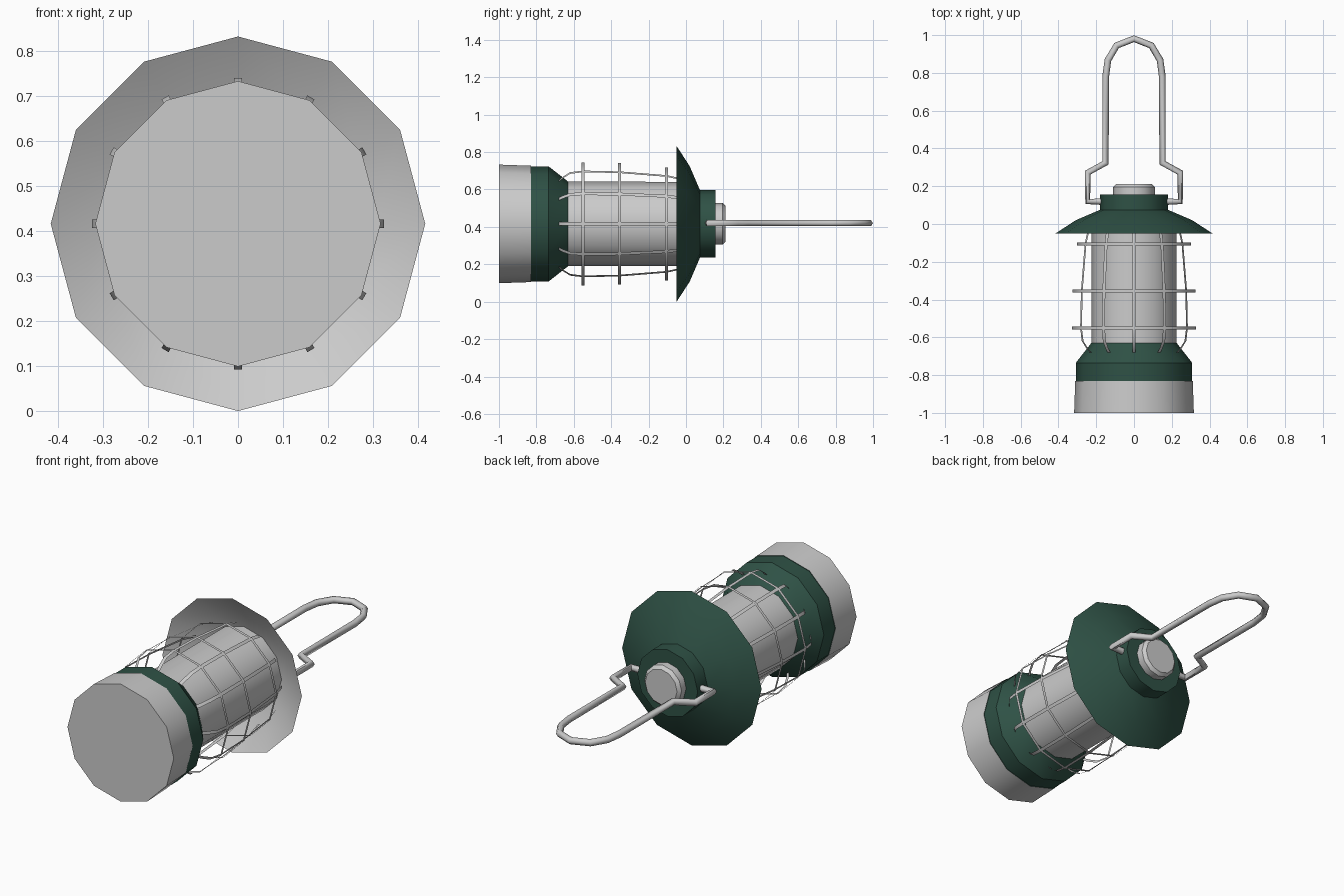
import bpy, bmesh, math

if "Cube" in bpy.data.objects:
    bpy.data.objects.remove(bpy.data.objects["Cube"])

CZ = 0.416      # height of the lantern axis (runs along y)
SIDES = 12


def material(name, rgb):
    m = bpy.data.materials.new(name)
    m.diffuse_color = (*rgb, 1)
    m.use_nodes = True
    m.node_tree.nodes["Principled BSDF"].inputs["Base Color"].default_value = m.diffuse_color
    return m


GREY = material("light_grey", (0.6, 0.6, 0.6))
GREEN = material("dark_green", (0.028, 0.083, 0.06))


def finish(obj):
    """Smooth the round sides, keep the profile edges sharp."""
    bpy.ops.object.select_all(action='DESELECT')
    obj.select_set(True)
    bpy.context.view_layer.objects.active = obj
    bpy.ops.object.shade_smooth_by_angle(angle=math.radians(34))


def mesh_object(name, bm, mats):
    me = bpy.data.meshes.new(name)
    bm.to_mesh(me)
    bm.free()
    for m in mats:
        me.materials.append(m)
    obj = bpy.data.objects.new(name, me)
    bpy.context.collection.objects.link(obj)
    finish(obj)
    return obj


def polar(r, y, a, side=0.0):
    """Point at angle a round the axis, shifted sideways by side."""
    c, s = math.cos(a), math.sin(a)
    return (r * c - side * s, y, CZ + r * s + side * c)


def lathe(name, profile, mats, bands=None, start_cap=False, end_cap=False):
    """Revolve (y, r) points; bands gives the material of each segment."""
    bm = bmesh.new()
    rows = [[bm.verts.new(polar(r, y, 2 * math.pi * k / SIDES)) for k in range(SIDES)]
            for y, r in profile]
    for i in range(len(rows) - 1):
        for k in range(SIDES):
            n = (k + 1) % SIDES
            f = bm.faces.new((rows[i][k], rows[i + 1][k], rows[i + 1][n], rows[i][n]))
            f.material_index = bands[i] if bands else 0
    if start_cap:
        bm.faces.new(rows[0])
    if end_cap:
        bm.faces.new(rows[-1][::-1])
    for f in bm.faces:
        f.normal_update()
        if len(f.verts) > 4:      # caps look away from the middle
            y = f.calc_center_median().y
            want = -1 if start_cap and abs(y - profile[0][0]) < 1e-5 else 1
            if f.normal.y * want < 0:
                f.normal_flip()
    return mesh_object(name, bm, mats)


# Base and glass
lathe("base", [(-1.0, 0.317), (-0.83, 0.311)], [GREY], start_cap=True)
lathe("base_collar", [(-0.83, 0.311), (-0.83, 0.308), (-0.735, 0.308), (-0.63, 0.226)],
      [GREEN])
lathe("glass", [(-0.63, 0.226), (0.05, 0.225)], [GREY])

# Shade: grey underside, green top and neck
lathe("shade", [(0.05, 0.225), (0.016, 0.308), (-0.05, 0.416), (0.02, 0.308),
                (0.075, 0.18), (0.157, 0.18)],
      [GREEN, GREY], bands=[1, 1, 0, 0, 0], end_cap=True)
lathe("top_cap", [(0.157, 0.111), (0.196, 0.111), (0.212, 0.095)], [GREY], end_cap=True)

# Cage hoops: thin flat strips
for i, (y, r) in enumerate([(-0.55, 0.328), (-0.355, 0.325), (-0.105, 0.302)]):
    lathe(f"cage_hoop_{i + 1}", [(y - 0.008, r), (y + 0.008, r)], [GREY])

# Cage wires: thin flat strips that hook in at the base
wire = [(-0.68, 0.265), (-0.66, 0.285), (-0.62, 0.314), (-0.55, 0.324),
        (-0.355, 0.319), (-0.105, 0.296), (-0.02, 0.275)]
bm = bmesh.new()
for k in range(SIDES):
    a = 2 * math.pi * k / SIDES
    pairs = [[bm.verts.new(polar(r, y, a, s)) for s in (-0.009, 0.009)] for y, r in wire]
    for p, q in zip(pairs, pairs[1:]):
        bm.faces.new((p[0], q[0], q[1], p[1]))
mesh_object("cage_wires", bm, [GREY])

# Handle: mirrored bent rod
half = [(0.17, 0.119), (0.245, 0.119), (0.245, 0.272), (0.15, 0.324), (0.15, 0.78),
        (0.138, 0.868), (0.092, 0.945)]
path = half + [(0, 0.981)] + [(-x, y) for x, y in reversed(half)]
cu = bpy.data.curves.new("handle", 'CURVE')
cu.dimensions = '3D'
cu.bevel_depth = 0.018
cu.bevel_resolution = 1
cu.use_fill_caps = True
sp = cu.splines.new('POLY')
sp.points.add(len(path) - 1)
for p, (x, y) in zip(sp.points, path):
    p.co = (x, y, CZ + 0.004, 1)
cu.materials.append(GREY)
handle = bpy.data.objects.new("handle", cu)
bpy.context.collection.objects.link(handle)
bpy.ops.object.select_all(action='DESELECT')
handle.select_set(True)
bpy.context.view_layer.objects.active = handle
bpy.ops.object.convert(target='MESH')
bpy.ops.object.shade_smooth_by_angle(angle=math.radians(65))
